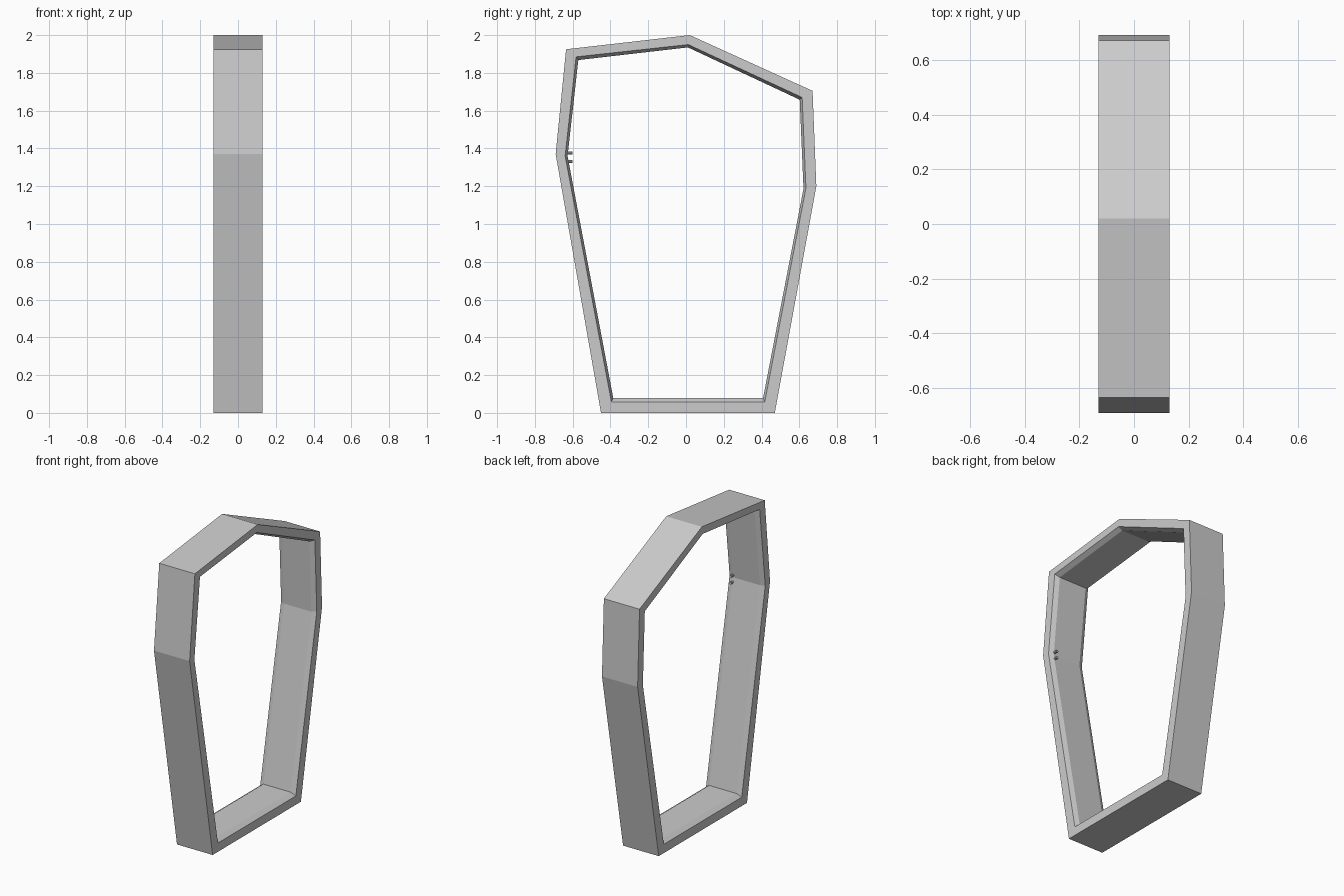
import bpy, bmesh, math
from mathutils import Matrix

if "Cube" in bpy.data.objects:
    bpy.data.objects.remove(bpy.data.objects["Cube"])

HALF = 0.13      # half depth of the frame
LIP = 0.10       # where the inner chamfer ends

# Frame outlines as (y, z): outside, inner rim, inner wall
outer = [(-0.45, 0), (0.47, 0), (0.69, 1.20), (0.67, 1.705),
         (0.02, 2.0), (-0.635, 1.925), (-0.69, 1.37)]
rim = [(-0.395, 0.058), (0.417, 0.058), (0.635, 1.19), (0.615, 1.67),
       (0.012, 1.95), (-0.582, 1.885), (-0.64, 1.36)]
wall = [(-0.385, 0.078), (0.408, 0.078), (0.622, 1.187), (0.602, 1.658),
        (0.01, 1.935), (-0.57, 1.868), (-0.627, 1.36)]


def finish(name, bm):
    bmesh.ops.recalc_face_normals(bm, faces=bm.faces)
    mesh = bpy.data.meshes.new(name)
    bm.to_mesh(mesh)
    bm.free()
    obj = bpy.data.objects.new(name, mesh)
    bpy.context.collection.objects.link(obj)
    return obj


# Frame: cross-section loops bridged into a closed ring
bm = bmesh.new()
loops = [[bm.verts.new((x, y, z)) for y, z in outline]
         for outline, x in ((outer, -HALF), (outer, HALF), (rim, HALF),
                            (wall, LIP), (wall, -LIP), (rim, -HALF))]
for k, a in enumerate(loops):
    b = loops[(k + 1) % len(loops)]
    for i in range(len(a)):
        j = (i + 1) % len(a)
        bm.faces.new((a[i], a[j], b[j], b[i]))
finish("portal_frame", bm)

# Two small pegs on the inner side wall
for name, z in (("upper_peg", 1.375), ("lower_peg", 1.33)):
    bm = bmesh.new()
    bmesh.ops.create_cone(bm, cap_ends=True, segments=10, radius1=0.008,
                          radius2=0.008, depth=0.035,
                          matrix=Matrix.Translation((0.095, -0.6175, z))
                          @ Matrix.Rotation(math.pi / 2, 4, 'X'))
    finish(name, bm)
